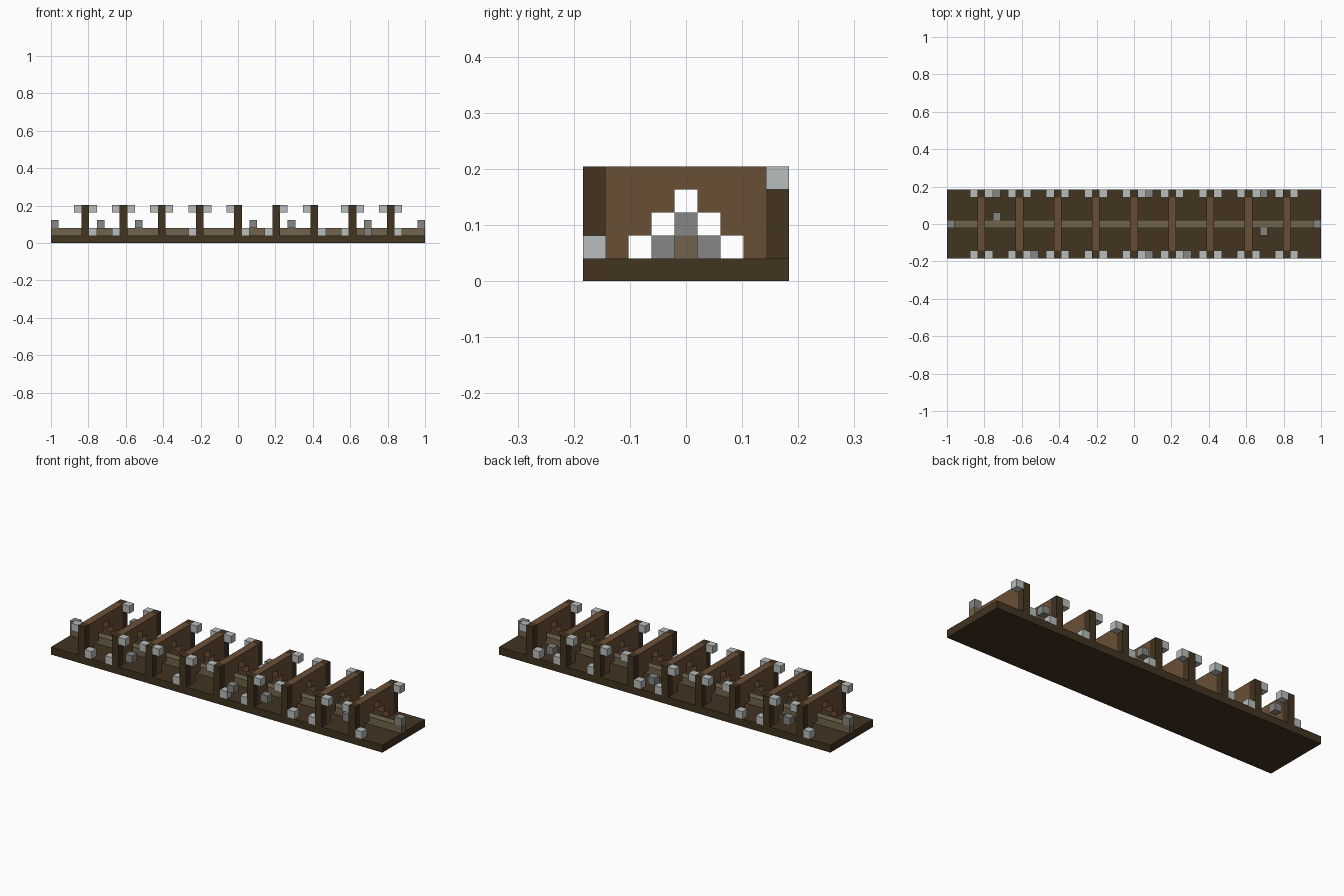
import bpy
import bmesh

U = 2 / 49  # one block

if "Cube" in bpy.data.objects:
    bpy.data.objects.remove(bpy.data.objects["Cube"], do_unlink=True)


def linear(c):
    c /= 255
    return c / 12.92 if c <= 0.04045 else ((c + 0.055) / 1.055) ** 2.4


def material(name, *rgb):
    m = bpy.data.materials.new(name)
    color = [linear(c) for c in rgb] + [1]
    m.use_nodes = True
    m.diffuse_color = color
    m.node_tree.nodes["Principled BSDF"].inputs["Base Color"].default_value = color
    return m


dark = material("dark_wood", 66, 51, 33)
brown = material("brown_wood", 105, 79, 54)
dusty = material("rail_wood", 112, 100, 76)
pale = material("pale_stone", 184, 189, 188)
gray = material("gray_stone", 134, 134, 131)


def finish(name, bm, mat):
    bmesh.ops.recalc_face_normals(bm, faces=bm.faces)
    bmesh.ops.scale(bm, vec=(U, U, U), verts=bm.verts)
    mesh = bpy.data.meshes.new(name)
    bm.to_mesh(mesh)
    bm.free()
    mesh.materials.append(mat)
    obj = bpy.data.objects.new(name, mesh)
    bpy.context.collection.objects.link(obj)
    return obj


def box(name, mat, center, size=(1, 1, 1)):
    """Box in block units; the z of center is the underside."""
    bm = bmesh.new()
    bmesh.ops.create_cube(bm, size=1)
    bmesh.ops.scale(bm, vec=size, verts=bm.verts)
    x, y, z = center
    bmesh.ops.translate(bm, vec=(x, y, z + size[2] / 2), verts=bm.verts)
    return finish(name, bm, mat)


def arch_wall(name, x):
    """Wall with a stepped opening at its foot."""
    half = [(0.5, 4), (0.5, 3), (1.5, 3), (1.5, 2), (2.5, 2), (2.5, 1), (3.5, 1), (3.5, 5)]
    outline = half + [(-y, z) for y, z in reversed(half)]
    bm = bmesh.new()
    face = bm.faces.new([bm.verts.new((x - 0.5, y, z)) for y, z in outline])
    ext = bmesh.ops.extrude_face_region(bm, geom=[face], use_keep_orig=True)
    moved = [v for v in ext["geom"] if isinstance(v, bmesh.types.BMVert)]
    bmesh.ops.translate(bm, vec=(1, 0, 0), verts=moved)
    return finish(name, bm, brown)


# Floor and central rail
box("floor", dark, (0, 0, 0), (49, 9, 1))
box("rail", dusty, (0, 0, 1), (49, 1, 1))
for side in (-1, 1):
    box("rail_end_block", gray, (24 * side, 0, 2))

# Pale blocks that rest on the floor; the others sit at the post tops
low = {-4: (-19, -16, -6, 1, 4, 11, 14, 21), 4: (-21, -14, -11, 1, 4, 11, 16, 19)}

# Walls with a post and two pale blocks at each end
for x in range(-20, 21, 5):
    arch_wall("arch_wall", x)
    for y in (-4, 4):
        box("post", dark, (x, y, 1), (1, 1, 4))
        for bx in (x - 1, x + 1):
            box("pale_block", pale, (bx, y, 1 if bx in low[y] else 4))

# Gray blocks along the edges and on the floor
for y, columns in {-4: (-13, 2, 7), 4: (-18, 2, 17)}.items():
    for x in columns:
        box("gray_block", gray, (x, y, 2))
for x, y in ((-18, 1), (17, -1)):
    box("loose_block", gray, (x, y, 1))
